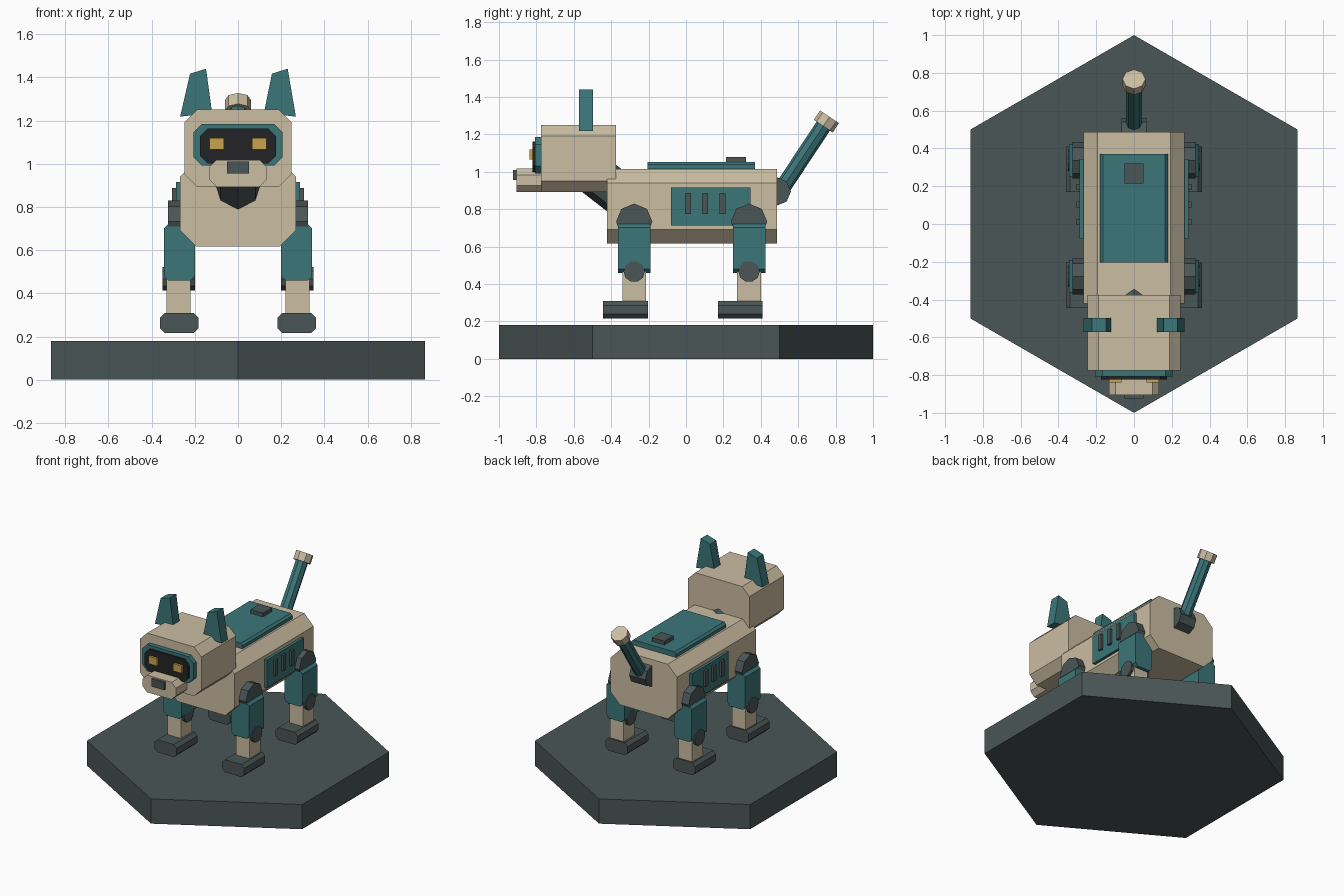
import bpy, bmesh, math
from mathutils import Vector

if "Cube" in bpy.data.objects:
    bpy.data.objects.remove(bpy.data.objects["Cube"])


def material(name, rgb):
    m = bpy.data.materials.new(name)
    m.diffuse_color = (*rgb, 1)
    m.use_nodes = True
    m.node_tree.nodes["Principled BSDF"].inputs["Base Color"].default_value = m.diffuse_color
    return m


CREAM = material("cream", (0.60, 0.51, 0.36))
TEAL = material("teal", (0.045, 0.18, 0.19))
GREY = material("slate grey", (0.070, 0.092, 0.092))
BLACK = material("black", (0.016, 0.017, 0.018))
AMBER = material("amber", (0.60, 0.36, 0.075))


def finish(name, bm, mat):
    bmesh.ops.recalc_face_normals(bm, faces=bm.faces)
    me = bpy.data.meshes.new(name)
    bm.to_mesh(me)
    bm.free()
    me.materials.append(mat)
    ob = bpy.data.objects.new(name, me)
    bpy.context.collection.objects.link(ob)
    return ob


def prism(name, profile, y0, y1, mat):
    """Extrude an (x, z) profile along y."""
    bm = bmesh.new()
    face = bm.faces.new([bm.verts.new((x, y0, z)) for x, z in profile])
    new = bmesh.ops.extrude_face_region(bm, geom=[face])["geom"]
    bmesh.ops.translate(bm, vec=(0, y1 - y0, 0),
                        verts=[v for v in new if isinstance(v, bmesh.types.BMVert)])
    return finish(name, bm, mat)


def block(name, x, y, z, mat, cx=0.0, cz=None):
    """Box given by (min, max) ranges, with edges along y chamfered by cx, cz."""
    (x0, x1), (z0, z1) = x, z
    cz = cx if cz is None else cz
    if cx == 0:
        pts = [(x0, z0), (x1, z0), (x1, z1), (x0, z1)]
    else:
        pts = [(x0 + cx, z0), (x1 - cx, z0), (x1, z0 + cz), (x1, z1 - cz),
               (x1 - cx, z1), (x0 + cx, z1), (x0, z1 - cz), (x0, z0 + cz)]
    return prism(name, pts, y[0], y[1], mat)


def rod(name, a, b, r, mat, sides=8):
    """Flat-sided cylinder from a to b, with a corner pointing up."""
    a, b = Vector(a), Vector(b)
    d = (b - a).normalized()
    side = Vector((0, 1, 0)) if abs(d.x) > 0.9 else Vector((1, 0, 0))
    up = d.cross(side).normalized()
    bm = bmesh.new()
    rings = []
    for p in (a, b):
        rings.append([bm.verts.new(p + r * (math.cos(t) * side + math.sin(t) * up))
                      for t in (2 * math.pi * i / sides for i in range(sides))])
    for i in range(sides):
        j = (i + 1) % sides
        bm.faces.new((rings[0][i], rings[0][j], rings[1][j], rings[1][i]))
    bm.faces.new(rings[0])
    bm.faces.new(rings[1])
    return finish(name, bm, mat)


def span(s, lo, hi):
    """Range lo..hi on the side s of the centre line."""
    return tuple(sorted((s * lo, s * hi)))


# Hexagonal base
rod("base", (0, 0, 0), (0, 0, 0.18), 1.0, GREY, 6).rotation_euler.z = math.pi / 6

# Torso with back cover and button
block("torso", (-0.268, 0.268), (-0.422, 0.486), (0.617, 1.015), CREAM, 0.075)
block("back_cover", (-0.18, 0.18), (-0.205, 0.37), (1.0, 1.053), TEAL, 0.015)
block("back_button", (-0.05, 0.05), (0.215, 0.32), (1.04, 1.08), GREY)

# Neck
axis = Vector((0, 0.79, -0.61))
mid = Vector((0, -0.42, 0.93))
rod("neck", mid - 0.15 * axis, mid + 0.15 * axis, 0.113, GREY)

# Head, mask, visor, muzzle and nose
block("head", (-0.247, 0.247), (-0.775, -0.375), (0.892, 1.25), CREAM, 0.058)
block("mask", (-0.207, 0.207), (-0.808, -0.76), (0.992, 1.185), TEAL, 0.04)
block("visor", (-0.175, 0.175), (-0.822, -0.79), (1.0, 1.163), BLACK, 0.035)
block("muzzle", (-0.133, 0.133), (-0.905, -0.76), (0.893, 1.018), CREAM, 0.034)
block("nose", (-0.05, 0.05), (-0.924, -0.89), (0.955, 1.01), GREY)

# Ears: tapered blades, both tilted to the same side at the tip
prism("ear_left", [(-0.268, 1.218), (-0.12, 1.235), (-0.148, 1.44), (-0.222, 1.417)],
      -0.572, -0.498, TEAL)
prism("ear_right", [(0.268, 1.218), (0.12, 1.235), (0.157, 1.417), (0.23, 1.44)],
      -0.572, -0.498, TEAL)

for s, side in ((-1, "left"), (1, "right")):
    block(f"eye_{side}", span(s, 0.065, 0.133), (-0.838, -0.81), (1.066, 1.12), AMBER)

    # Flank panel with three vents
    block(f"flank_panel_{side}", span(s, 0.24, 0.288), (-0.08, 0.345), (0.712, 0.915), TEAL)
    for i in range(3):
        y = 0.01 + 0.0925 * i
        block(f"vent_{side}_{i + 1}", span(s, 0.27, 0.305), (y - 0.016, y + 0.016),
              (0.775, 0.888), GREY)

    # Legs
    for end, y in (("front", -0.277), ("rear", 0.337)):
        tag = f"{end}_{side}"
        rod(f"hip_{tag}", (s * 0.2, y, 0.733), (s * 0.325, y, 0.733), 0.097, GREY)
        block(f"upper_leg_{tag}", span(s, 0.2, 0.343), (y - 0.087, y + 0.087),
              (0.46, 0.722), TEAL, 0.02)
        rod(f"knee_{tag}", (s * 0.2, y, 0.467), (s * 0.35, y, 0.467), 0.057, GREY, 10)
        block(f"lower_leg_{tag}", span(s, 0.221, 0.33), (y - 0.063, y + 0.063),
              (0.29, 0.48), CREAM)
        block(f"foot_{tag}", span(s, 0.183, 0.361), (y - 0.167, y + 0.073),
              (0.217, 0.308), GREY, 0.022)

# Tail
rod("tail_mount", (-0.065, 0.485, 0.895), (0.065, 0.485, 0.895), 0.076, GREY)
tip = Vector((0, 0.767, 1.294))
root = Vector((0, 0.505, 0.898))
along = (tip - root).normalized()
rod("tail", root, tip - 0.03 * along, 0.043, TEAL)
rod("tail_cap", tip - 0.06 * along, tip, 0.061, CREAM)
